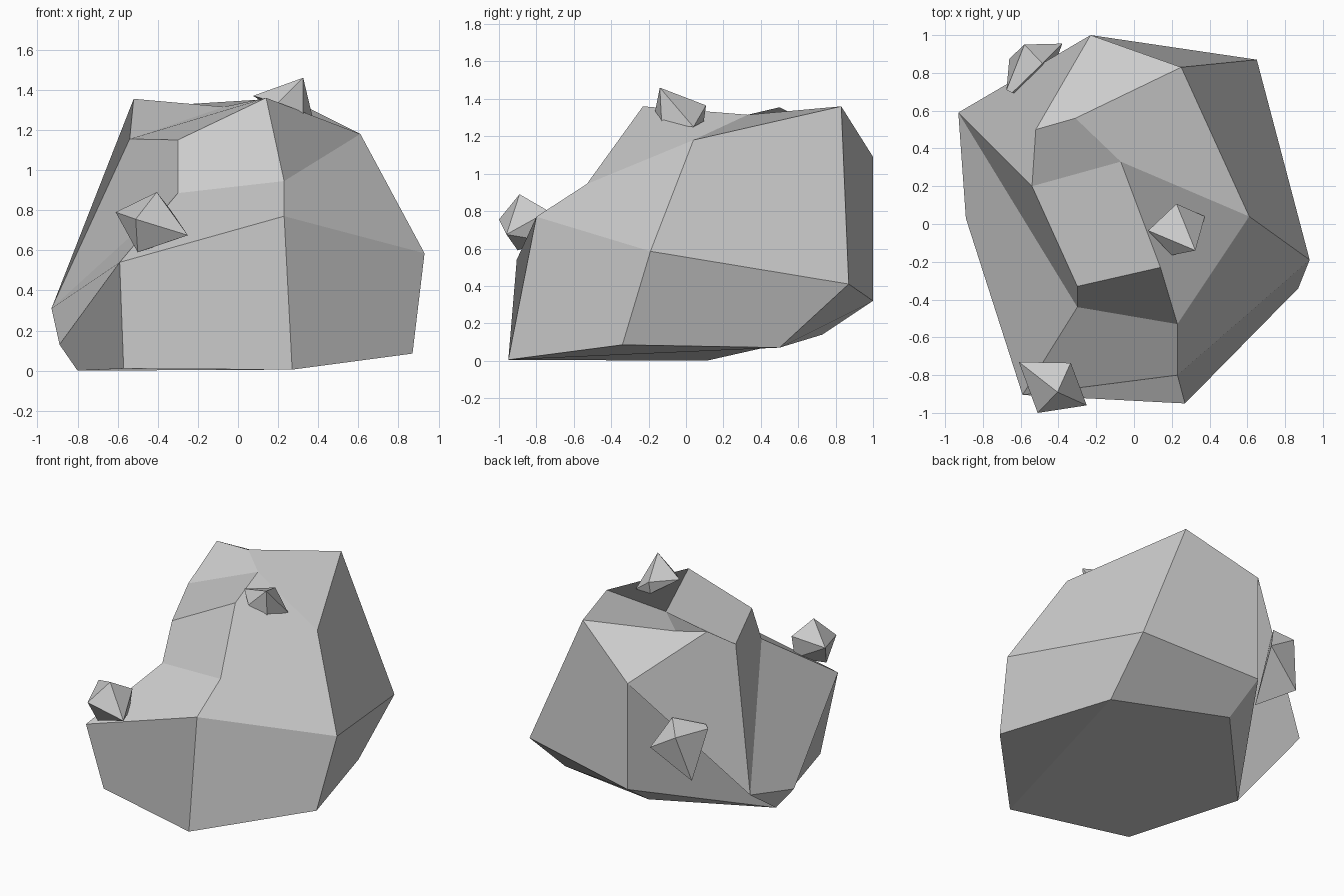
import bpy, bmesh

if "Cube" in bpy.data.objects:
    bpy.data.objects.remove(bpy.data.objects["Cube"])


def finish(bm, name):
    bmesh.ops.recalc_face_normals(bm, faces=bm.faces)
    mesh = bpy.data.meshes.new(name)
    bm.to_mesh(mesh)
    bm.free()
    bpy.context.collection.objects.link(bpy.data.objects.new(name, mesh))


def faceted(name, corners, faces):
    """Flat-faced solid; each word in faces lists the corners of one facet.
    Bent quads fold along their first and third corner."""
    bm = bmesh.new()
    v = {k: bm.verts.new(co) for k, co in corners.items()}
    for word in faces.split():
        bm.faces.new([v[k] for k in word])
    finish(bm, name)


def chip(name, points):
    """Small convex stone stretched over a few points."""
    bm = bmesh.new()
    verts = [bm.verts.new(p) for p in points]
    res = bmesh.ops.convex_hull(bm, input=verts)
    loose = [g for g in res["geom_interior"] if isinstance(g, bmesh.types.BMVert)]
    bmesh.ops.delete(bm, geom=loose, context='VERTS')
    finish(bm, name)


# Boulder: base ring (a-f), shoulder ring (m-t), stepped crown (A-J)
corners = {
    'a': (0.87, -0.34, 0.085), 'b': (0.62, 0.50, 0.07), 'c': (-0.21, 0.73, 0.14),
    'd': (-0.80, 0.11, 0), 'e': (-0.57, -0.73, 0.01), 'f': (0.27, -0.95, 0.005),
    'm': (0.93, -0.19, 0.585), 'n': (0.65, 0.87, 0.41), 'o': (-0.23, 1.0, 0.32),
    'p': (-0.23, 1.0, 1.09), 'q': (-0.93, 0.59, 0.31), 'r': (-0.89, 0.03, 0.13),
    's': (-0.59, -0.905, 0.54), 't': (0.23, -0.80, 0.77),
    'A': (0.25, 0.83, 1.36), 'B': (0.61, 0.04, 1.18), 'C': (-0.31, 0.56, 1.325),
    'D': (-0.52, 0.50, 1.355), 'E': (-0.54, 0.20, 1.155), 'F': (-0.07, 0.33, 1.315),
    'G': (0.14, -0.23, 1.36), 'H': (-0.30, -0.33, 1.15), 'I': (-0.30, -0.44, 0.885),
    'J': (0.23, -0.53, 0.945),
}
base = "fab bcdef"
sides = "mnba maft seft sedr rdq pod pdq ocd onAp onbc ABmn"
crown = "pACD DEqp qEHI qrsI DEFC EFGH HGJI IJts ACFB GFBJ JBmt"
faceted("boulder", corners, f"{base} {sides} {crown}")

# Three small stones stuck to the boulder
chip("front_stone", [(-0.405, -0.89, 0.89), (-0.61, -0.73, 0.79), (-0.51, -1.0, 0.755),
                     (-0.25, -0.96, 0.675), (-0.335, -0.735, 0.80), (-0.50, -0.90, 0.59),
                     (-0.35, -0.75, 0.64)])
chip("top_stone", [(0.325, -0.14, 1.46), (0.225, 0.107, 1.365), (0.375, 0.04, 1.25),
                   (0.20, -0.165, 1.335), (0.075, -0.035, 1.37), (0.22, 0.095, 1.28),
                   (0.325, -0.13, 1.27)])
chip("back_stone", [(-0.58, 0.95, 0.77), (-0.66, 0.875, 0.45), (-0.38, 0.955, 0.65),
                    (-0.675, 0.71, 0.77), (-0.645, 0.695, 0.79), (-0.485, 0.85, 0.855),
                    (-0.48, 0.67, 0.36)])
